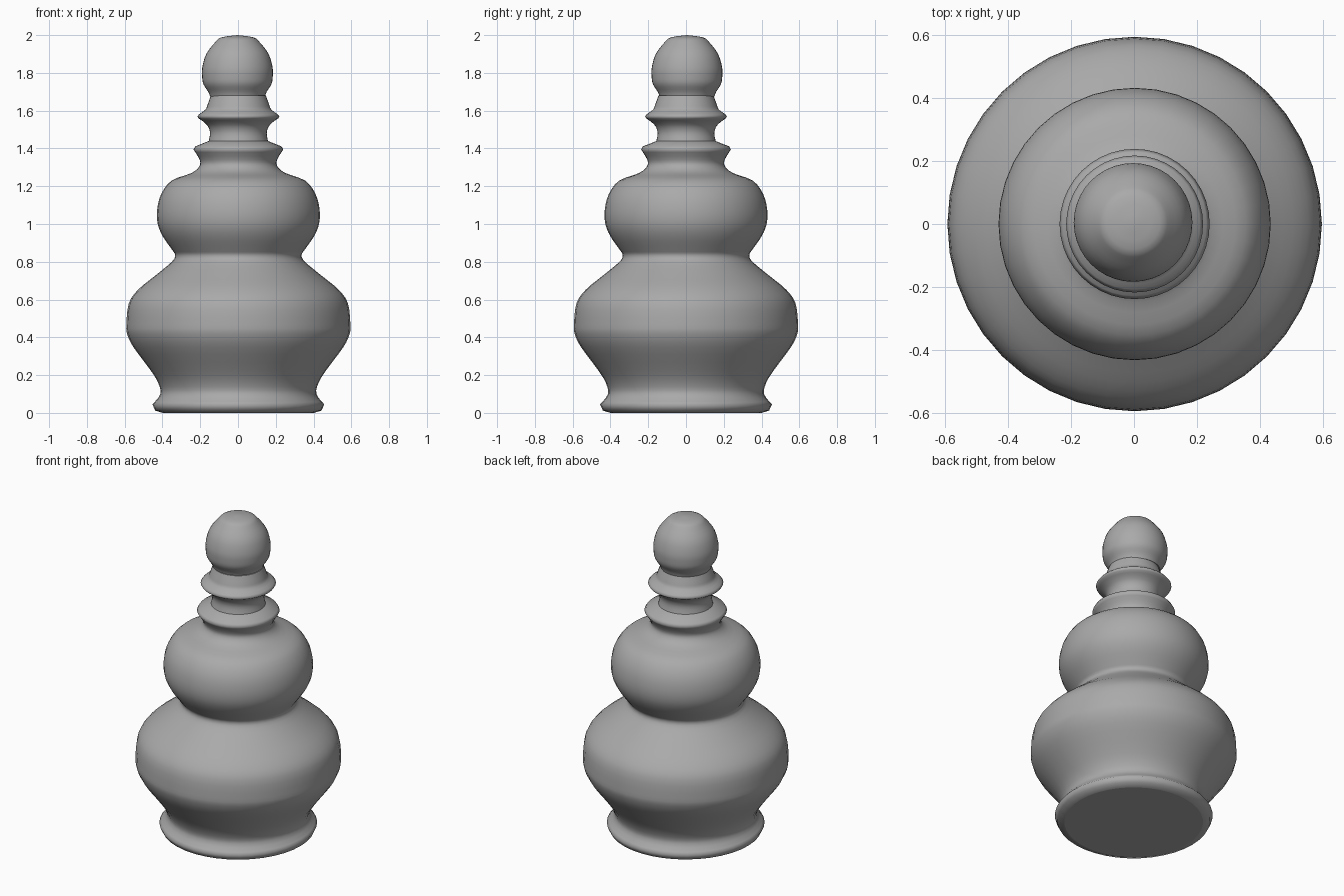
import bpy, bmesh, math

if "Cube" in bpy.data.objects:
    bpy.data.objects.remove(bpy.data.objects["Cube"])

SEGMENTS = 40

grey = bpy.data.materials.new("mid grey")
grey.diffuse_color = (0.4, 0.4, 0.4, 1)
grey.use_nodes = True
grey.node_tree.nodes["Principled BSDF"].inputs["Base Color"].default_value = grey.diffuse_color


def soften(points, steps=3):
    """Run a Catmull-Rom curve through (radius, height) points."""
    pts = [points[0]] + points + [points[-1]]
    out = []
    for a, b, c, d in zip(pts, pts[1:], pts[2:], pts[3:]):
        for s in range(steps):
            t = s / steps
            out.append(tuple(0.5 * (2 * q + (r - p) * t + (2 * p - 5 * q + 4 * r - u) * t ** 2
                                    + (3 * q - p - 3 * r + u) * t ** 3)
                             for p, q, r, u in zip(a, b, c, d)))
    return out + [points[-1]]


def turn(name, profile, centre=(0, 0)):
    """Lathe a profile around z; a radius near 0 becomes a pole, open ends are capped."""
    bm = bmesh.new()
    rings = []
    for r, z in profile:
        if r < 0.001:
            rings.append([bm.verts.new((0, 0, z))] * SEGMENTS)
        else:
            rings.append([bm.verts.new((r * math.cos(2 * math.pi * i / SEGMENTS),
                                        r * math.sin(2 * math.pi * i / SEGMENTS), z))
                          for i in range(SEGMENTS)])
    for low, high in zip(rings, rings[1:]):
        for i in range(SEGMENTS):
            j = (i + 1) % SEGMENTS
            quad = list(dict.fromkeys((low[i], low[j], high[j], high[i])))
            bm.faces.new(quad)
    for ring in (rings[0], rings[-1]):
        if ring[0] is not ring[1]:
            bm.faces.new(ring)
    bmesh.ops.recalc_face_normals(bm, faces=bm.faces[:])
    mesh = bpy.data.meshes.new(name)
    bm.to_mesh(mesh)
    bm.free()
    mesh.materials.append(grey)
    obj = bpy.data.objects.new(name, mesh)
    bpy.context.collection.objects.link(obj)
    obj.location = (centre[0], centre[1], 0)
    bpy.ops.object.select_all(action='DESELECT')
    obj.select_set(True)
    bpy.context.view_layer.objects.active = obj
    bpy.ops.object.shade_smooth_by_angle(angle=math.radians(120))
    # End caps stay flat
    for face in mesh.polygons:
        if len(face.vertices) > 4:
            face.use_smooth = False
    return obj


# Flared foot, wide lower bulb, waist, rounded upper bulb and lipped collar
foot = [(0.40, 0.0), (0.44, 0.012)]
bulbs = soften([(0.455, 0.045), (0.413, 0.10), (0.425, 0.16), (0.468, 0.23), (0.555, 0.347),
                (0.588, 0.415), (0.593, 0.468), (0.58, 0.58), (0.53, 0.653),
                (0.44, 0.727), (0.352, 0.80), (0.335, 0.835), (0.352, 0.865),
                (0.40, 0.934), (0.427, 1.0), (0.43, 1.077), (0.408, 1.16),
                (0.353, 1.23), (0.248, 1.27), (0.207, 1.305), (0.205, 1.34), (0.238, 1.395)])
turn("body", foot + bulbs + [(0.228, 1.411), (0.155, 1.44)], (0.002, 0))

# Neck with a narrow ring
turn("neck_ring", soften([(0.158, 1.435), (0.15, 1.48), (0.16, 1.515), (0.183, 1.54), (0.217, 1.57),
                          (0.175, 1.605), (0.162, 1.635), (0.146, 1.68)]), (0.002, 0))

# Domed finial
turn("finial", soften([(0.145, 1.675), (0.155, 1.70), (0.18, 1.74), (0.187, 1.78), (0.186, 1.83),
                       (0.165, 1.90), (0.12, 1.96), (0.085, 1.988), (0.0, 2.0)]), (-0.003, 0.005))
